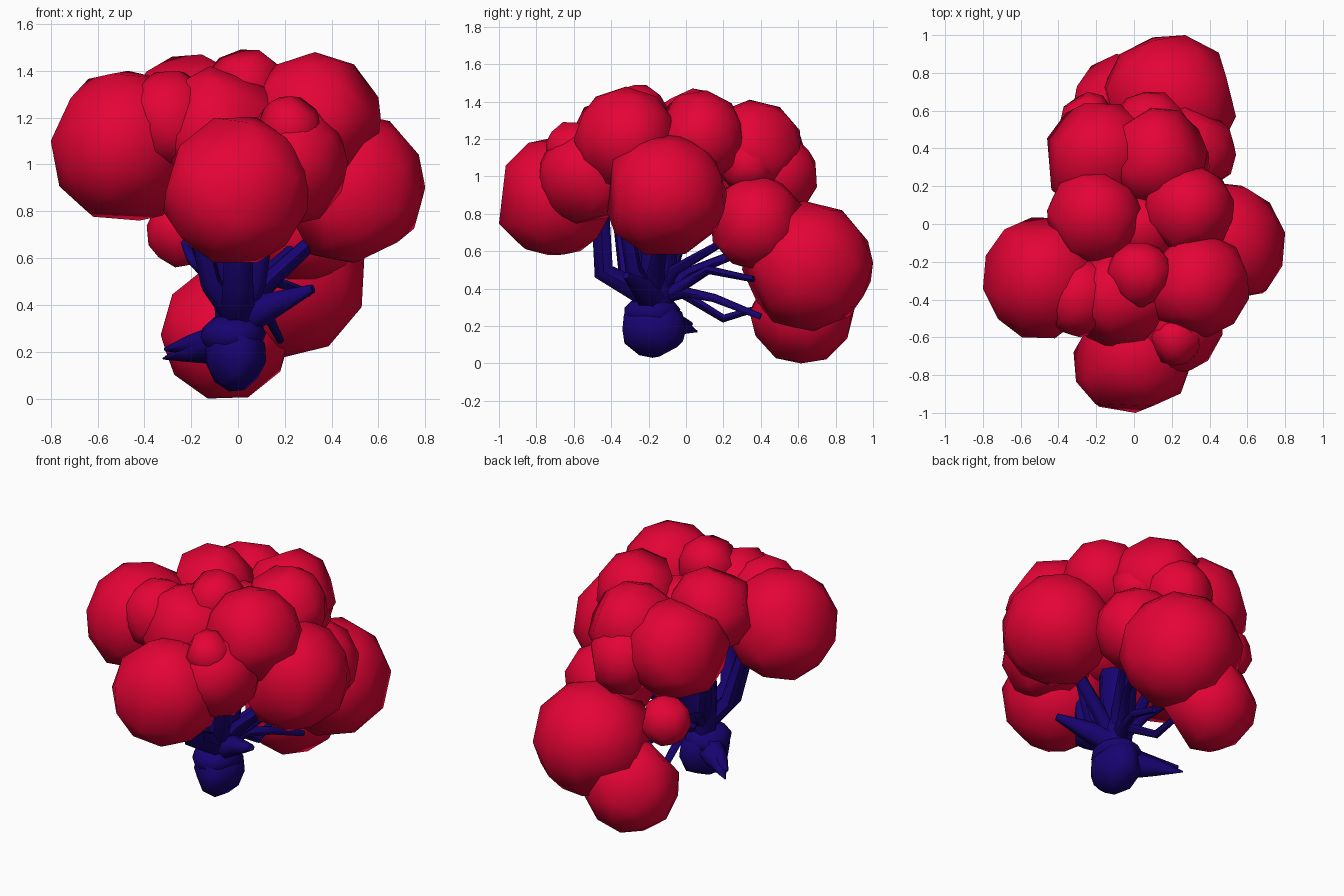
import bpy, bmesh, math, random
from mathutils import Euler

random.seed(11)
cube = bpy.data.objects.get("Cube")
if cube:
    bpy.data.objects.remove(cube, do_unlink=True)


def material(name, rgb):
    m = bpy.data.materials.new(name)
    m.use_nodes = True
    color = (*rgb, 1)
    m.diffuse_color = color
    m.node_tree.nodes["Principled BSDF"].inputs["Base Color"].default_value = color
    return m


CRIMSON = material("crimson_leaves", (0.78, 0.001, 0.036))
INDIGO = material("indigo_bark", (0.009, 0.001, 0.165))


def blob(name, mat, center, size, keep=36):
    """Irregular faceted ball: hull of some icosphere points, fitted to its half sizes."""
    turn = Euler([random.uniform(0, math.tau) for _ in range(3)]).to_matrix().to_4x4()
    ball = bmesh.new()
    bmesh.ops.create_icosphere(ball, subdivisions=2, radius=1, matrix=turn)
    points = random.sample([v.co.copy() for v in ball.verts], keep)
    ball.free()
    low = [min(p[a] for p in points) for a in range(3)]
    high = [max(p[a] for p in points) for a in range(3)]
    bm = bmesh.new()
    for p in points:
        bm.verts.new([center[a] + size[a] * (2 * (p[a] - low[a]) / (high[a] - low[a]) - 1)
                      for a in range(3)])
    bmesh.ops.convex_hull(bm, input=bm.verts)
    bmesh.ops.recalc_face_normals(bm, faces=bm.faces)
    for f in bm.faces:
        f.smooth = True
    me = bpy.data.meshes.new(name)
    bm.to_mesh(me)
    bm.free()
    me.materials.append(mat)
    bpy.context.collection.objects.link(bpy.data.objects.new(name, me))


def limb(name, points, start, end):
    """Tapered bent branch swept along a path."""
    cu = bpy.data.curves.new(name, "CURVE")
    cu.dimensions = "3D"
    cu.bevel_depth = 1
    cu.bevel_resolution = 1
    cu.use_fill_caps = True
    sp = cu.splines.new("POLY")
    sp.points.add(len(points) - 1)
    for i, (p, co) in enumerate(zip(sp.points, points)):
        p.co = (*co, 1)
        p.radius = start + (end - start) * i / (len(points) - 1)
    ob = bpy.data.objects.new(name, cu)
    bpy.context.collection.objects.link(ob)
    bpy.ops.object.select_all(action="DESELECT")
    ob.select_set(True)
    bpy.context.view_layer.objects.active = ob
    bpy.ops.object.convert(target="MESH")
    ob = bpy.context.object
    ob.data.materials.clear()
    ob.data.materials.append(INDIGO)
    bpy.ops.object.shade_smooth_by_angle(angle=math.radians(60))


# Foliage masses: name, centre, radius
FOLIAGE = [
    ("front_foliage", (-0.01, -0.69, 0.89), 0.31),
    ("front_foliage_bump", (0, -0.82, 1.02), 0.12),
    ("front_left_foliage", (0.21, -0.53, 1.0), 0.26),
    ("front_left_bump", (0.22, -0.61, 1.15), 0.14),
    ("right_foliage", (-0.48, -0.285, 1.08), 0.32),
    ("left_foliage", (0.48, -0.1, 0.9), 0.32),
    ("left_crown", (0.33, -0.32, 1.2), 0.28),
    ("center_crown", (0.03, -0.27, 1.32), 0.17),
    ("front_crown", (-0.08, -0.39, 1.15), 0.27),
    ("front_right_crown", (-0.28, -0.39, 1.19), 0.21),
    ("mid_left_crown", (0.29, 0.07, 1.22), 0.24),
    ("mid_right_crown", (-0.21, 0.04, 1.22), 0.25),
    ("inner_crown", (0.06, -0.03, 1.13), 0.2),
    ("back_right_crown", (-0.17, 0.35, 1.08), 0.29),
    ("back_crown", (0.13, 0.36, 1.15), 0.26),
    ("back_left_crown", (0.24, 0.33, 1.08), 0.16),
    ("back_lower_crown", (0.09, 0.49, 0.99), 0.21),
    ("left_hanging_foliage", (0.29, 0.38, 0.75), 0.25),
    ("back_foliage", (0.19, 0.65, 0.52), 0.35),
    ("lowest_foliage", (-0.05, 0.62, 0.28), 0.28),
    ("small_back_foliage", (-0.24, 0.55, 0.71), 0.15),
]
for name, center, radius in FOLIAGE:
    blob(name, CRIMSON, center, [radius] * 3)

# Swollen trunk base and neck
blob("trunk_base", INDIGO, (-0.01, -0.17, 0.19), (0.13, 0.17, 0.16))
blob("trunk_upper_lobe", INDIGO, (-0.02, -0.18, 0.27), (0.14, 0.15, 0.09))
limb("trunk_neck", [(0, -0.17, 0.25), (0, -0.15, 0.45), (0.01, -0.13, 0.78)], 0.09, 0.12)

# Pointed side roots
limb("side_root", [(-0.06, -0.15, 0.23), (-0.2, -0.04, 0.2), (-0.32, 0.06, 0.17)], 0.1, 0.004)
limb("upper_side_root", [(-0.06, -0.15, 0.25), (-0.2, -0.06, 0.23), (-0.31, 0.03, 0.21)], 0.08, 0.01)

# Branches rising into the foliage: path after the fork, end thickness
FORK = (0, -0.17, 0.34)
BRANCHES = [
    ("front_branch", [(0, -0.44, 0.49), (0, -0.46, 0.85)], 0.055),
    ("front_right_branch", [(-0.12, -0.32, 0.5), (-0.19, -0.36, 0.8)], 0.035),
    ("right_branch", [(-0.11, -0.26, 0.48), (-0.21, -0.3, 0.85)], 0.035),
    ("front_left_branch", [(0.08, -0.28, 0.5), (0.13, -0.33, 0.8)], 0.035),
    ("left_branch", [(0.13, -0.16, 0.5), (0.36, -0.12, 0.71)], 0.035),
    ("mid_left_branch", [(0.08, -0.06, 0.5), (0.24, 0.2, 0.65)], 0.02),
    ("mid_right_branch", [(-0.08, -0.08, 0.5), (-0.18, 0.04, 0.85)], 0.025),
    ("back_branch", [(0.06, -0.03, 0.41), (0.16, 0.12, 0.5), (0.3, 0.36, 0.45)], 0.018),
    ("back_low_branch", [(0.02, -0.03, 0.38), (0, 0.2, 0.24), (-0.02, 0.4, 0.3)], 0.018),
    ("back_mid_branch", [(0.06, 0, 0.38), (0.13, 0.15, 0.35), (0.18, 0.4, 0.25)], 0.018),
    ("back_right_branch", [(-0.08, 0, 0.48), (-0.2, 0.3, 0.6), (-0.24, 0.5, 0.7)], 0.018),
]
for name, path, end in BRANCHES:
    limb(name, [FORK] + path, 0.02 + end, end)

# Stout pointed branch toward the front left
limb("left_shoulder", [(0.02, -0.18, 0.35), (0.17, -0.25, 0.41), (0.32, -0.32, 0.47)], 0.09, 0.02)
